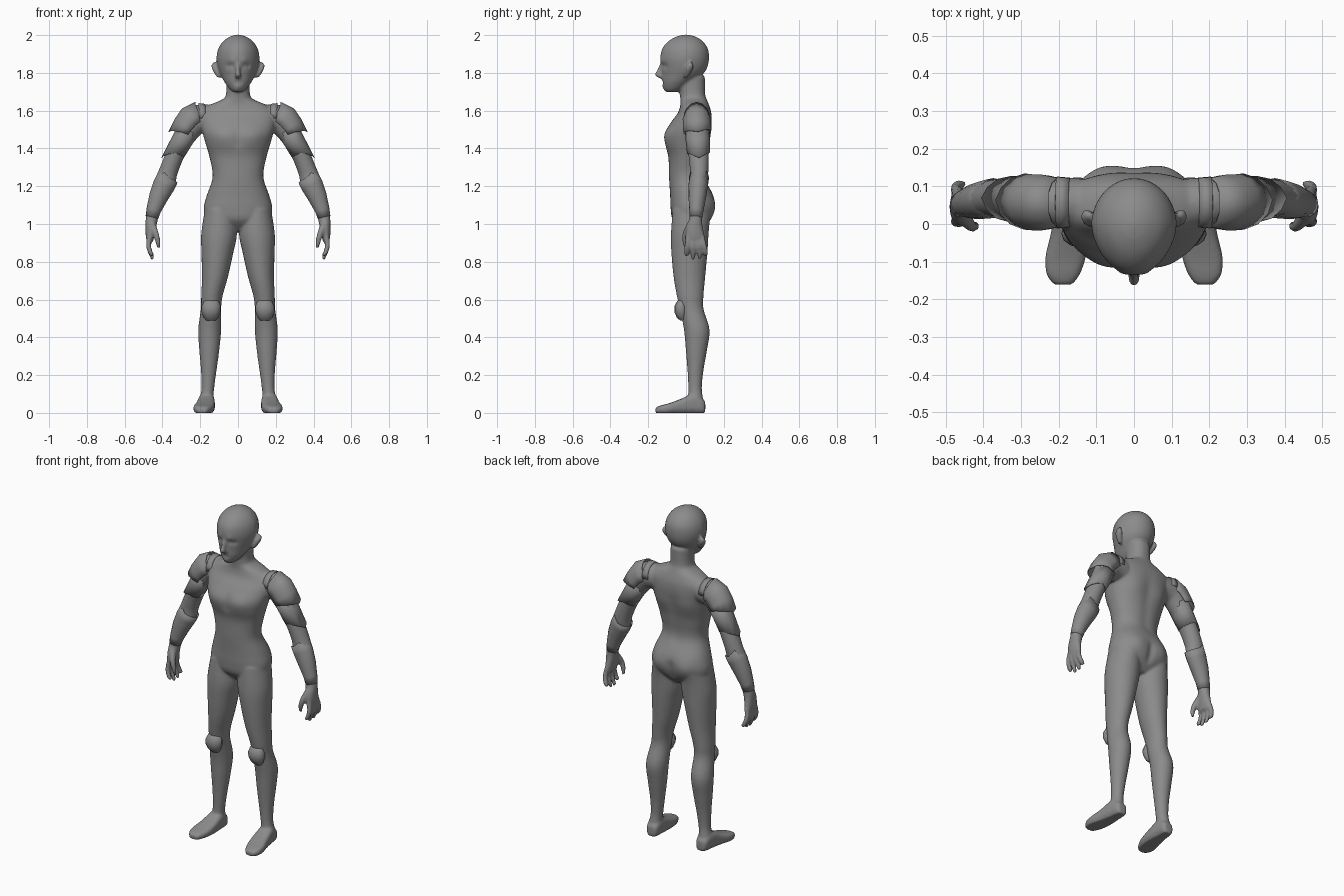
import bpy, bmesh, math
from mathutils import Vector

DOWN, FWD, Y, Z = Vector((0, 0, -1)), Vector((0, 1, 0)), Vector((0, 1, 0)), Vector((0, 0, 1))
GREY = bpy.data.materials.new("dark_grey")
GREY.diffuse_color = (.26, .26, .26, 1)


def spline(rows, steps):
    """Catmull-Rom interpolation of ring rows (x, y, z, a, b)."""
    out, n = [], len(rows)
    for i in range(n - 1):
        p = [rows[max(0, min(n - 1, i + k))] for k in (-1, 0, 1, 2)]
        for s in range(steps):
            t = s / steps
            out.append([0.5 * (2 * b + (c - a) * t + (2 * a - 5 * b + 4 * c - d) * t * t
                               + (3 * b - a - 3 * c + d) * t ** 3) for a, b, c, d in zip(*p)])
    return out + [list(rows[-1])]


def loft(name, rows, side=1, axis=None, ref=Y, steps=4, sides=24, n=2.0,
         arc=360, points=(0, 0), solid=True):
    """Skin elliptical rings; angle 0 faces outward. Open shells can have pointed edges."""
    rows = spline(rows, steps)
    bm, rings, last = bmesh.new(), [], len(rows) - 1
    count = sides if arc == 360 else sides + 1
    for i, (x, y, z, a, b) in enumerate(rows):
        t = axis or (Vector(rows[min(i + 1, last)][:3]) - Vector(rows[max(i - 1, 0)][:3])).normalized()
        v = (ref - t * ref.dot(t)).normalized()
        u = t.cross(v)
        ring = []
        for k in range(count):
            ang = math.radians(arc) * (k / sides - 0.5)
            c, s = math.cos(ang), math.sin(ang)
            tip = max(0, 1 - abs(ang) / 1.6) * (-points[0] if i == 0 else points[1] if i == last else 0)
            p = (Vector((x, y, z)) + u * a * math.copysign(abs(c) ** (2 / n), c)
                 + v * b * math.copysign(abs(s) ** (2 / n), s) + t * tip)
            ring.append(bm.verts.new((p.x * side, p.y, p.z)))
        rings.append(ring)
    for r0, r1 in zip(rings, rings[1:]):
        for k in range(sides):
            j = (k + 1) % count
            bm.faces.new((r0[k], r0[j], r1[j], r1[k]))
    if solid:
        bm.faces.new(rings[0])
        bm.faces.new(rings[-1])
    bmesh.ops.recalc_face_normals(bm, faces=bm.faces)
    me = bpy.data.meshes.new(name)
    bm.to_mesh(me)
    bm.free()
    me.materials.append(GREY)
    ob = bpy.data.objects.new(name, me)
    bpy.context.collection.objects.link(ob)
    return ob


def select(obs):
    bpy.ops.object.select_all(action='DESELECT')
    for o in obs:
        o.select_set(True)
    bpy.context.view_layer.objects.active = obs[0]


# Torso and neck
parts = [loft("body", [
    (0, .03, .965, .09, .05), (0, .03, 1.02, .165, .10), (0, .034, 1.08, .182, .115),
    (0, .03, 1.15, .166, .114), (0, .005, 1.25, .134, .095), (0, .007, 1.35, .15, .1),
    (0, .005, 1.42, .17, .114), (0, .01, 1.48, .187, .12), (0, .03, 1.54, .2, .108),
    (0, .046, 1.59, .2, .088), (0, .046, 1.63, .15, .076), (0, .04, 1.66, .082, .07),
    (0, .034, 1.69, .063, .067), (0, .03, 1.78, .062, .07)], axis=DOWN, n=2.25, sides=40)]

# Head and nose
parts.append(loft("head", [
    (0, -.075, 1.698, .024, .028), (0, -.066, 1.713, .046, .05), (0, -.045, 1.75, .074, .08),
    (0, -.02, 1.79, .093, .107), (0, -.009, 1.83, .107, .122), (0, -.007, 1.88, .114, .129),
    (0, -.005, 1.93, .104, .12), (0, -.002, 1.97, .076, .088), (0, 0, 1.993, .04, .048),
    (0, 0, 2.002, .01, .012)], axis=DOWN, sides=40))
parts.append(loft("nose", [
    (0, -.12, 1.86, .012, .012), (0, -.135, 1.815, .012, .018), (0, -.144, 1.792, .017, .022),
    (0, -.135, 1.777, .016, .018), (0, -.125, 1.77, .01, .01)], axis=DOWN))

for s in (1, -1):
    # Ear
    parts.append(loft("ear", [
        (.1, 0, 1.775, .01, .01), (.113, .008, 1.80, .014, .018), (.123, .016, 1.825, .016, .022),
        (.127, .022, 1.842, .013, .017), (.122, .024, 1.858, .006, .008)], s, axis=DOWN))
    # Leg
    parts.append(loft("leg", [
        (.095, .03, 1.08, .08, .10), (.1, .02, .95, .095, .1), (.109, .018, .85, .085, .096),
        (.122, .018, .72, .069, .084), (.138, .022, .62, .057, .071), (.143, .03, .55, .054, .063),
        (.15, .057, .44, .061, .068), (.152, .055, .33, .053, .056), (.155, .05, .22, .041, .042),
        (.16, .048, .13, .034, .036), (.165, .05, .08, .036, .04), (.165, .05, .03, .04, .045)],
        s, axis=DOWN))
    # Foot
    parts.append(loft("foot", [
        (.165, .102, .03, .024, .029), (.165, .085, .038, .036, .038), (.167, .04, .05, .043, .051),
        (.172, -.03, .036, .05, .037), (.182, -.09, .025, .054, .026),
        (.188, -.135, .019, .044, .02), (.188, -.161, .014, .025, .014)], s, axis=FWD, ref=Z, n=3.2))
    # Arm and palm
    parts.append(loft("arm", [
        (.14, .055, 1.56, .07, .066), (.22, .058, 1.55, .076, .066), (.28, .06, 1.47, .06, .06),
        (.325, .066, 1.385, .05, .055), (.368, .07, 1.28, .05, .049), (.387, .066, 1.22, .056, .047),
        (.418, .06, 1.15, .048, .044), (.445, .055, 1.08, .037, .036), (.456, .052, 1.03, .033, .034),
        (.462, .045, .98, .028, .045), (.466, .047, .93, .022, .05), (.463, .047, .905, .015, .045)], s))
    # Fingers and thumb
    for y0, y1, z1 in ((.01, .003, .832), (.036, .037, .812), (.061, .072, .815), (.084, .105, .832)):
        parts.append(loft("finger", [
            (.466, y0, .94, .014, .014), (.474, (y0 + y1) / 2, .89, .014, .014),
            (.464, y1, .85, .013, .013), (.45, y1, z1, .01, .01)], s, sides=12))
    parts.append(loft("thumb", [
        (.45, .02, .99, .018, .02), (.434, -.004, .945, .016, .016),
        (.424, -.006, .905, .014, .013), (.42, .0, .872, .008, .008)], s, sides=12))

# Fuse everything into one smooth skin
select(parts)
bpy.ops.object.join()
body = bpy.context.view_layer.objects.active
remesh = body.modifiers.new("fuse", 'REMESH')
remesh.mode, remesh.voxel_size = 'VOXEL', .007
relax = body.modifiers.new("relax", 'SMOOTH')
relax.factor, relax.iterations = .5, 7
bpy.ops.object.modifier_apply(modifier="fuse")
bpy.ops.object.modifier_apply(modifier="relax")
if not body.data.materials:
    body.data.materials.append(GREY)

# Sculpted details: (centre, radius, push along y), mirrored in x
details = [
    ((.034, -.118, 1.84), .016, .008), ((.056, -.105, 1.838), .016, .008),  # eye socket
    ((.035, -.12, 1.865), .018, -.004), ((.0, -.12, 1.722), .018, -.004),   # brow, chin
    ((.0, -.12, 1.75), .009, .003), ((.016, -.12, 1.748), .009, .003),      # mouth
    ((.08, -.10, 1.465), .055, -.009),                                      # chest
    ((.085, .13, 1.09), .055, .012), ((.09, .11, 1.46), .06, .009)]         # seat, shoulder blade
details += [((0, -.115, 1.42 + .03 * i), .022, .003) for i in range(4)]     # breastbone
details += [((0, .11, 1.24 + .05 * i), .035, -.004) for i in range(7)]      # spine groove
details += [((0, .14, 1.0 + .025 * i), .022, -.006) for i in range(5)]      # seat cleft
for v in body.data.vertices:
    p = v.co.copy()
    for c, r, push in details:
        d = (Vector((abs(p.x), p.y, p.z)) - Vector(c)).length / r
        if d < 2.5:
            v.co.y += push * math.exp(-d * d)
    if p.z > 1.69 and p.y < 0:      # egg-shaped skull, narrower at the face
        v.co.x *= 1 - .12 * min(1, -p.y / .12)
    if p.z < .008:                  # flat soles
        v.co.z = max(0, p.z - .003)
body.data.shade_smooth()

# Armour plates
for s, label in ((1, "left"), (-1, "right")):
    plates = [
        loft(label + "_shoulder_band", [(.17, .057, 1.572, .064, .067), (.205, .057, 1.57, .07, .07)],
             s, steps=1, sides=8, arc=200, solid=False),
        loft(label + "_shoulder_pad", [
            (.2, .057, 1.575, .074, .066), (.24, .057, 1.548, .085, .075),
            (.272, .058, 1.51, .078, .075), (.283, .06, 1.49, .074, .075)],
            s, steps=1, sides=8, arc=220, points=(.018, .042), solid=False),
        loft(label + "_upper_arm_guard", [
            (.262, .06, 1.50, .06, .066), (.3, .063, 1.435, .056, .064), (.33, .066, 1.38, .053, .061)],
            s, steps=1, sides=12, points=(0, .062), solid=False),
        loft(label + "_forearm_guard", [
            (.372, .069, 1.245, .058, .053), (.392, .065, 1.205, .059, .051), (.42, .06, 1.145, .051, .047),
            (.446, .055, 1.075, .039, .038), (.456, .052, 1.035, .034, .034)],
            s, steps=1, sides=16, points=(.042, 0), solid=False)]
    for p in plates:
        wall = p.modifiers.new("wall", 'SOLIDIFY')
        wall.thickness, wall.offset = .003, -1
    # Knee cap
    plates.append(loft(label + "_knee_pad", [
        (.143, -.016, .488, .024, .014), (.143, -.022, .505, .038, .027), (.143, -.026, .535, .05, .036),
        (.142, -.026, .565, .05, .036), (.141, -.022, .59, .04, .026), (.141, -.016, .605, .022, .012)],
        s, axis=DOWN, steps=1, sides=12))
    select(plates)
    bpy.ops.object.shade_smooth_by_angle(angle=math.radians(40))
